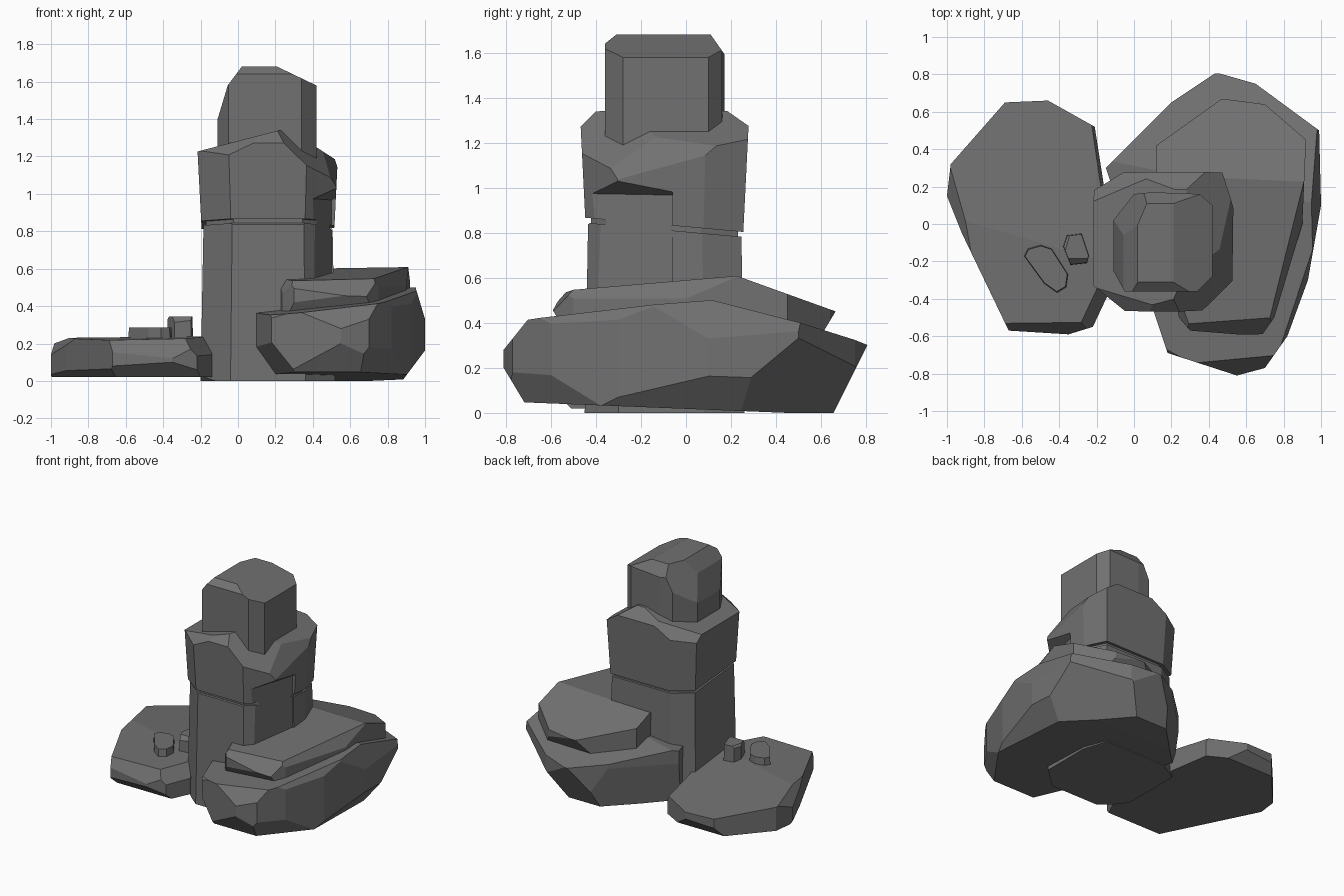
import bpy
import bmesh
import math
from mathutils import Vector

default_cube = bpy.data.objects.get("Cube")
if default_cube:
    bpy.data.objects.remove(default_cube, do_unlink=True)


def make_material(name, colour):
    material = bpy.data.materials.new(name)
    material.use_nodes = True
    material.diffuse_color = colour
    shader = material.node_tree.nodes["Principled BSDF"]
    shader.inputs["Base Color"].default_value = colour
    shader.inputs["Roughness"].default_value = 0.9
    return material


stone = make_material("grey stone", (0.165, 0.165, 0.165, 1))


def rock(name, outline, bottom, top, chisels=(), bottom_scale=1, top_scale=1):
    """Raise a convex outline into a block, then chisel it with planes (point, normal)."""
    bm = bmesh.new()
    centre = sum((Vector(p) for p in outline), Vector((0, 0))) / len(outline)
    for height, scale in ((bottom, bottom_scale), (top, top_scale)):
        for corner in outline:
            x, y = centre + (Vector(corner) - centre) * scale
            bm.verts.new((x, y, height))
    bmesh.ops.convex_hull(bm, input=bm.verts)
    for point, normal in chisels:
        geometry = bm.verts[:] + bm.edges[:] + bm.faces[:]
        bmesh.ops.bisect_plane(bm, geom=geometry, plane_co=point,
                               plane_no=Vector(normal).normalized(), clear_outer=True)
        bmesh.ops.holes_fill(bm, edges=bm.edges[:])
    bmesh.ops.dissolve_limit(bm, angle_limit=math.radians(1),
                             verts=bm.verts[:], edges=bm.edges[:])
    bmesh.ops.recalc_face_normals(bm, faces=bm.faces[:])
    mesh = bpy.data.meshes.new(name)
    bm.to_mesh(mesh)
    bm.free()
    mesh.materials.append(stone)
    block = bpy.data.objects.new(name, mesh)
    bpy.context.collection.objects.link(block)
    return block


# Low flat slab on the right
rock("low_slab",
     [(-.69, .65), (-.46, .66), (-.21, .52), (-.16, .2), (-.14, -.38), (-.22, -.55),
      (-.35, -.59), (-.67, -.57), (-.92, -.05), (-1, .15), (-.98, .32)],
     .02, .28,
     [((-.5, -.1, .235), (-.02, -.03, 1)),       # top leaning forward
      ((-.5, -.1, .235), (.02, .11, 1)),         # top falling to the back
      ((-.5, -.59, .12), (0, -1, .6)),           # front upper edge
      ((-.5, -.59, .1), (0, -1, -1)),            # front lower edge
      ((-1, .15, .14), (-1, -.2, .8)),           # outer upper edge
      ((-.8, -.3, .06), (-1, -.5, -1)),          # outer lower edge
      ((-.15, -.4, .14), (1, -.5, .8)),          # inner front corner
      ((-.46, .66, .1), (0, 1, -.8)),            # back lower edge
      ((-.18, .3, .16), (1, .2, .5))])

# Large boulder on the left
rock("large_boulder",
     [(.44, .81), (.65, .75), (.99, .5), (1, .1), (.93, -.3), (.82, -.6), (.7, -.77),
      (.55, -.81), (.18, -.69), (.14, -.5), (-.15, .3), (0, .45), (.2, .65)],
     0, .52,
     [((.95, .1, .5), (-.11, -.08, 1)),          # top leaning forward
      ((.95, .12, .5), (-.04, .26, 1)),          # top falling to the back
      ((.5, .2, .01), (0, -.04, -1)),            # underside lifting to the front
      ((.44, .81, .31), (0, 1, -.5)),            # overhanging back
      ((.55, -.81, .2), (0, -1, -.6)),           # front lower edge
      ((.55, -.81, .28), (0, -1, .8)),           # front upper edge
      ((.99, .1, .15), (1, 0, -.75)),            # outer lower edge
      ((1, .1, .33), (1, 0, .3)),                # outer upper edge
      ((.98, .45, .28), (.7, .6, -.7)),          # outer back underside
      ((.75, -.72, .2), (.8, -.6, -.5)),         # outer front underside
      ((.85, -.55, .38), (1, -.4, .6)),          # outer front shoulder
      ((.15, -.5, .14), (-1, -.4, -.7)),         # inner lower edge
      ((.2, -.68, .36), (-.6, -1, .9)),
      ((0, .45, .3), (-.8, .8, -.15))])

# Thinner slab resting on the boulder
rock("upper_slab",
     [(.47, .67), (.7, .64), (.92, .45), (.9, 0), (.75, -.5), (.68, -.6), (.3, -.57),
      (.24, -.5), (.22, -.3), (.12, .2), (.12, .42)],
     .34, .62,
     [((.88, .25, .61), (-.02, -.08, 1)),        # top leaning forward
      ((.6, .25, .6), (0, .36, 1)),              # top falling to the back
      ((.6, .67, .46), (0, 1, -.6)),             # undercut back
      ((.5, -.6, .45), (.05, -1, .9)),           # front upper edge
      ((.8, -.35, .5), (1, -.3, .6)),            # outer upper edge
      ((.24, -.5, .47), (-1, -.4, .6)),          # inner front corner
      ((.3, -.57, .42), (0, -1, -.6))])

# Standing stone: two courses split by a sloping crack around a narrower core
lean = Vector((0, .09, 1))
crack_low = Vector((0, -.45, .845))
crack_high = crack_low + Vector((0, 0, .022))
column_plan = [(-.2, -.32), (-.04, -.45), (.36, -.45), (.52, -.3), (.52, .08), (.46, .26),
               (-.05, .26), (-.2, .17)]
lower = rock("column_lower", column_plan, 0, 1,
             [(crack_low, lean),
              (crack_low - Vector((0, 0, .02)), (0, -1, 1.2)),
              ((-.2, -.36, .06), (-1, -.8, -1))],
             top_scale=.95)
core = rock("column_core", column_plan, .6, 1, bottom_scale=.92, top_scale=.92)
upper = rock("column_upper", column_plan, .7, 1.34,
             [(crack_high, -lean),
              ((.2, 0, 1.335), (-.26, 0, 1)),    # left top slope
              ((.28, 0, 1.34), (.65, 0, 1)),     # right top slope
              ((.54, 0, 1.1), (2, -.3, 1)),
              ((.53, -.3, 1.07), (1, -.5, 1)),   # left front shoulder
              ((0, -.47, 1.27), (0, -1, 1)),     # front top edge
              ((-.13, -.4, 1.22), (-.5, -.8, 1)),
              ((0, .27, 1.28), (0, .7, 1)),      # back top edge
              ((-.13, .22, 1.2), (-.6, .8, 1))],
             bottom_scale=.97, top_scale=1.06)

# Bite broken out of the column's left front corner, with a rising ceiling
bite = rock("bite_cutter", [(.4, -.42), (.5, -.06), (.7, -.06), (.7, -.42)], .5, 1.2,
            [((.4, -.4, .97), (-.62, .19, 1))])
bite.hide_render = True
bite.display_type = 'WIRE'
bite.hide_set(True)
for course in (lower, core, upper):
    cut = course.modifiers.new("bite", 'BOOLEAN')
    cut.operation = 'DIFFERENCE'
    cut.solver = 'EXACT'
    cut.object = bite

# Cap stone on the column
rock("cap_stone",
     [(-.11, .02), (-.11, -.25), (-.05, -.36), (.34, -.36), (.42, -.28), (.42, .1),
      (.35, .16), (.1, .17), (0, .16)],
     1.1, 1.68,
     [((.21, 0, 1.68), (.48, 0, 1)),             # right slope
      ((.02, 0, 1.68), (-1, 0, .75)),            # left slope
      ((-.1, 0, 1.43), (-1, 0, .3)),
      ((0, -.31, 1.68), (0, -.8, 1)),            # front top edge
      ((0, .11, 1.68), (0, 1, .7)),              # back top edge
      ((-.11, .02, 1.4), (-1, .43, .5))])        # back right corner

# Two pebbles on the low slab
rock("long_pebble",
     [(-.59, -.17), (-.57, -.13), (-.5, -.11), (-.44, -.13), (-.35, -.27), (-.36, -.34),
      (-.41, -.37), (-.48, -.32)],
     .2, .285, top_scale=.94)
rock("small_pebble",
     [(-.38, -.12), (-.36, -.06), (-.28, -.05), (-.24, -.17), (-.25, -.21), (-.34, -.22)],
     .2, .345, [((-.31, -.22, .31), (0, -1, 1)), ((-.38, -.1, .32), (-1, .3, 1))],
     top_scale=.95)
